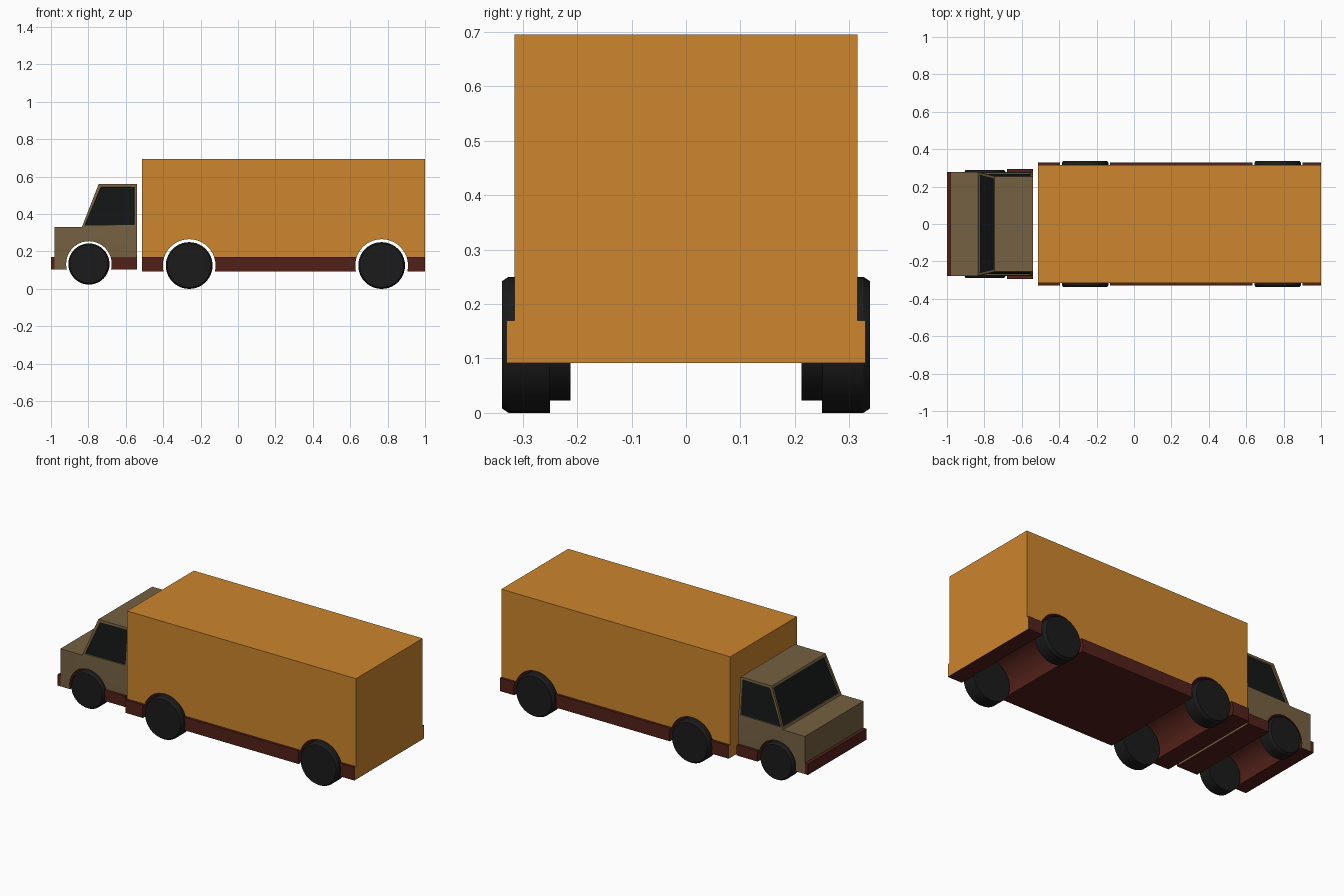
import bpy, bmesh, math

if "Cube" in bpy.data.objects:
    bpy.data.objects.remove(bpy.data.objects["Cube"])


def mat(name, rgb):
    m = bpy.data.materials.new(name)
    m.diffuse_color = (*rgb, 1)
    m.use_nodes = True
    m.node_tree.nodes["Principled BSDF"].inputs["Base Color"].default_value = m.diffuse_color
    return m


ORANGE = mat("orange", (0.61, 0.235, 0.027))
KHAKI = mat("khaki", (0.178, 0.119, 0.054))
RED = mat("dark_red", (0.084, 0.015, 0.010))
BLACK = mat("rubber", (0.011, 0.011, 0.011))
GLASS = mat("glass", (0.007, 0.008, 0.008))


def finish(name, bm, *mats):
    bmesh.ops.recalc_face_normals(bm, faces=bm.faces)
    me = bpy.data.meshes.new(name)
    bm.to_mesh(me)
    bm.free()
    ob = bpy.data.objects.new(name, me)
    bpy.context.collection.objects.link(ob)
    for m in mats:
        me.materials.append(m)
    return ob


def activate(ob):
    bpy.ops.object.select_all(action='DESELECT')
    ob.select_set(True)
    bpy.context.view_layer.objects.active = ob


def smooth(ob):
    activate(ob)
    bpy.ops.object.shade_smooth_by_angle(angle=math.radians(25))


def box(name, x0, x1, y0, y1, z0, z1, m):
    bm = bmesh.new()
    bmesh.ops.create_cube(bm, size=1)
    for v in bm.verts:
        v.co = (x1 if v.co.x > 0 else x0, y1 if v.co.y > 0 else y0, z1 if v.co.z > 0 else z0)
    return finish(name, bm, m)


def lathe(name, x, z, rings, m, n=40):
    """Solid of revolution about a y axis from (radius, y) rings."""
    bm = bmesh.new()
    loops = [[bm.verts.new((x + r * math.cos(2 * math.pi * i / n), y,
                            z + r * math.sin(2 * math.pi * i / n))) for i in range(n)]
             for r, y in rings]
    for a, b in zip(loops, loops[1:]):
        for i in range(n):
            j = (i + 1) % n
            bm.faces.new((a[i], a[j], b[j], b[i]))
    bm.faces.new(loops[0])
    bm.faces.new(loops[-1])
    return finish(name, bm, m)


def cut_arch(ob, x, z, r):
    cutter = lathe("arch_cutter", x, z, [(r, -0.5), (r, 0.5)], RED)
    cutter.hide_render = True
    mod = ob.modifiers.new("arch", 'BOOLEAN')
    mod.operation = 'DIFFERENCE'
    mod.object = cutter
    mod.solver = 'EXACT'
    activate(ob)
    bpy.ops.object.modifier_apply(modifier=mod.name)
    bpy.data.objects.remove(cutter)


# wheel axles: x, z, wheel radius, arch radius, inner y, outer y
FRONT = (-0.797, 0.133, 0.110, 0.122, 0.212, 0.290)
MID = (-0.261, 0.125, 0.125, 0.141, 0.250, 0.338)
REAR = (0.768, 0.125, 0.125, 0.141, 0.250, 0.338)

# cargo box with wider skirt, one cross-section extruded along x
half = [(0.33, 0.092), (0.33, 0.17), (0.315, 0.17), (0.315, 0.695)]
section = half + [(-y, z) for y, z in reversed(half)]
bm = bmesh.new()
ends = [[bm.verts.new((x, y, z)) for y, z in section] for x in (-0.513, 1.0)]
for loop in ends:
    bm.faces.new(loop)
for i in range(len(section)):
    j = (i + 1) % len(section)
    bm.faces.new((ends[0][i], ends[0][j], ends[1][j], ends[1][i]))
cargo = finish("cargo_box", bm, ORANGE, RED)
for ax in (MID, REAR):
    cut_arch(cargo, ax[0], ax[1], ax[3])
cargo.data.materials.clear()
for m in (ORANGE, RED):
    cargo.data.materials.append(m)
for p in cargo.data.polygons:
    top = max(cargo.data.vertices[i].co.z for i in p.vertices)
    p.material_index = 0 if top > 0.69 else 1
smooth(cargo)

# cab shell: side outline (x, z, half width), tapering above the belt line
outline = [(-0.98, 0.105, 0.277), (-0.98, 0.33, 0.277), (-0.835, 0.33, 0.277),
           (-0.745, 0.56, 0.255), (-0.54, 0.56, 0.255), (-0.54, 0.33, 0.277),
           (-0.54, 0.105, 0.277)]
bm = bmesh.new()
sides = [[bm.verts.new((x, s * w, z)) for x, z, w in outline] for s in (-1, 1)]
panes = []
for L in sides:
    bm.faces.new([L[i] for i in (0, 1, 2, 5, 6)])
    panes.append(bm.faces.new([L[i] for i in (2, 3, 4, 5)]))
for i in range(7):
    j = (i + 1) % 7
    f = bm.faces.new((sides[0][i], sides[0][j], sides[1][j], sides[1][i]))
    if i == 2:
        panes.append(f)
bmesh.ops.recalc_face_normals(bm, faces=bm.faces)
# recessed windows and windshield
for f in panes:
    bmesh.ops.inset_individual(bm, faces=[f], thickness=0.02)
    bmesh.ops.inset_individual(bm, faces=[f], thickness=0.002, depth=-0.008)
    f.material_index = 2
cab = finish("cab", bm, KHAKI, RED, GLASS)
x0, z0, _, r0 = FRONT[:4]
cut_arch(cab, x0, z0, r0)
for p in cab.data.polygons:
    pts = [cab.data.vertices[i].co for i in p.vertices]
    arch = all(abs(math.hypot(c.x - x0, c.z - z0) - r0) < 0.003 for c in pts)
    if arch or all(c.z < 0.107 for c in pts):
        p.material_index = 1
smooth(cab)

# bumper and cab side skirts
box("front_bumper", -1.0, -0.98, -0.277, 0.277, 0.105, 0.17, RED)
for side, s in (("right", -1), ("left", 1)):
    y0, y1 = sorted((s * 0.277, s * 0.293))
    skirt = box("cab_skirt_" + side, -0.69, -0.54, y0, y1, 0.105, 0.168, RED)
    cut_arch(skirt, x0, z0, r0)

# wheels, chamfered on the outer edge
for label, (x, z, r, _, yi, yo) in (("front", FRONT), ("middle", MID), ("rear", REAR)):
    for side, s in (("right", -1), ("left", 1)):
        smooth(lathe(f"{label}_wheel_{side}", x, z,
                     [(r, s * yi), (r, s * (yo - 0.012)), (r - 0.008, s * yo)], BLACK))
